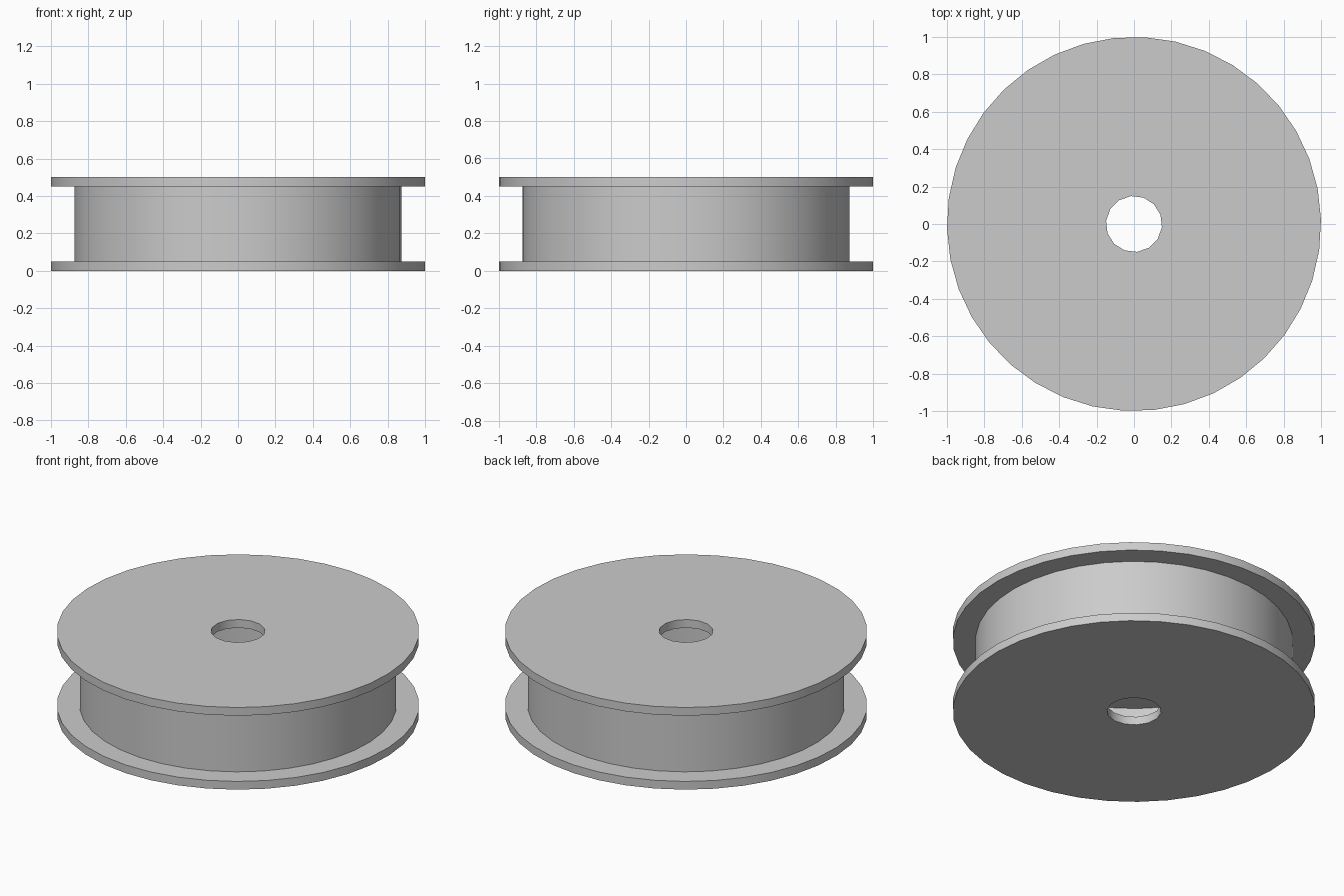
import bpy, bmesh
from math import cos, sin, tau, radians

cube = bpy.data.objects.get("Cube")
if cube:
    bpy.data.objects.remove(cube)

grey = bpy.data.materials.new("plain grey")
grey.use_nodes = True
colour = (0.6, 0.6, 0.6, 1)
grey.diffuse_color = colour
grey.node_tree.nodes["Principled BSDF"].inputs["Base Color"].default_value = colour


def circle(bm, radius, sides, phase, z):
    """Closed loop of edges, its first corner turned by phase degrees."""
    angles = [radians(phase) + tau * i / sides for i in range(sides)]
    verts = [bm.verts.new((radius * cos(a), radius * sin(a), z)) for a in angles]
    return [bm.edges.new((verts[i - 1], verts[i])) for i in range(sides)]


def ring(name, outer, inner, bottom, top):
    """Flat annulus between two circles, extruded upwards."""
    bm = bmesh.new()
    edges = circle(bm, *outer, bottom) + circle(bm, *inner, bottom)
    bmesh.ops.triangle_fill(bm, edges=edges, use_beauty=True)
    extruded = bmesh.ops.extrude_face_region(bm, geom=bm.faces[:], use_keep_orig=True)
    raised = [v for v in extruded["geom"] if isinstance(v, bmesh.types.BMVert)]
    bmesh.ops.translate(bm, verts=raised, vec=(0, 0, top - bottom))
    bmesh.ops.recalc_face_normals(bm, faces=bm.faces[:])
    mesh = bpy.data.meshes.new(name)
    bm.to_mesh(mesh)
    bm.free()
    mesh.materials.append(grey)
    obj = bpy.data.objects.new(name, mesh)
    bpy.context.collection.objects.link(obj)
    # Smooth walls, sharp rims
    bpy.ops.object.select_all(action="DESELECT")
    obj.select_set(True)
    bpy.context.view_layer.objects.active = obj
    bpy.ops.object.shade_smooth_by_angle(angle=radians(40))


# Two end plates with a small axle hole
rim, hole = (1, 38, 1.4), (0.15, 14, 19)
ring("lower_flange", rim, hole, 0, 0.05)
ring("upper_flange", rim, hole, 0.45, 0.5)

# Hollow drum between the plates
ring("drum_wall", (0.875, 38, 1.4), (0.75, 38, 1.4), 0.05, 0.45)
